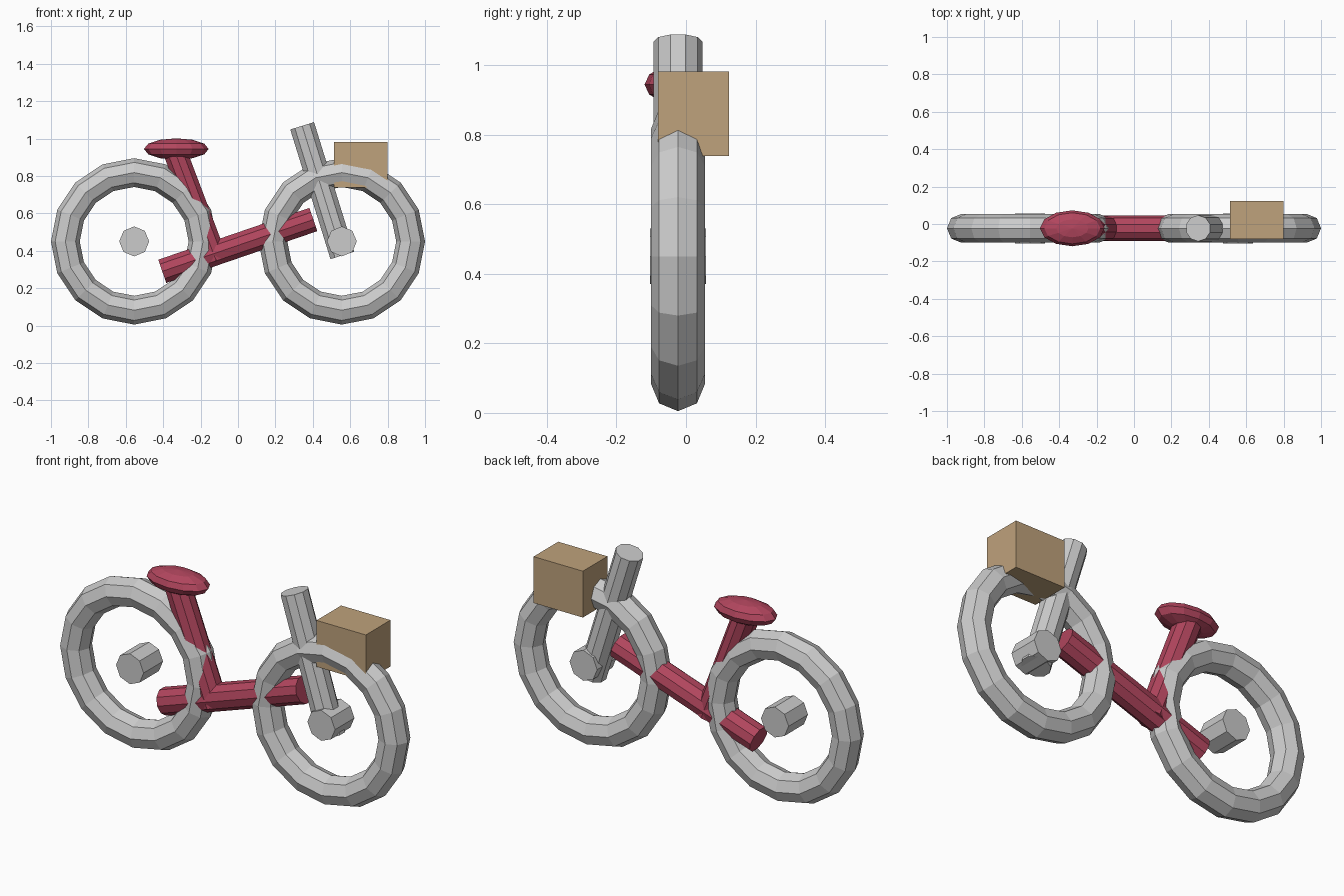
import bpy
from math import pi, atan2
from mathutils import Vector

if "Cube" in bpy.data.objects:
    bpy.data.objects.remove(bpy.data.objects["Cube"])

Y = -0.023  # centre plane of the bike


def material(name, colour):
    m = bpy.data.materials.new(name)
    m.diffuse_color = (*colour, 1)
    m.use_nodes = True
    m.node_tree.nodes["Principled BSDF"].inputs["Base Color"].default_value = m.diffuse_color
    return m


red = material("red_paint", (0.44, 0.06, 0.11))
tan = material("tan_box", (0.52, 0.36, 0.2))


def finish(name, mat=None):
    ob = bpy.context.object
    ob.name = name
    if mat:
        ob.data.materials.append(mat)
    return ob


def tube(name, start, end, radius, mat=None):
    """Ten-sided tube between two (x, z) points in the centre plane."""
    a, b = Vector((start[0], Y, start[1])), Vector((end[0], Y, end[1]))
    d = b - a
    bpy.ops.mesh.primitive_cylinder_add(vertices=10, radius=radius, depth=d.length,
                                        location=(a + b) / 2,
                                        rotation=(0, atan2(d.x, d.z), 0))
    return finish(name, mat)


# Wheels and hubs
for side, x in (("rear", -0.555), ("front", 0.555)):
    bpy.ops.mesh.primitive_torus_add(major_segments=16, minor_segments=8,
                                     major_radius=0.368, minor_radius=0.077,
                                     location=(x, Y, 0.45), rotation=(pi / 2, 0, 0))
    finish(side + "_wheel")
    bpy.ops.mesh.primitive_cylinder_add(vertices=8, radius=0.08, depth=0.16,
                                        location=(x, Y, 0.45), rotation=(pi / 2, 0, 0))
    finish(side + "_hub")

# Frame, seat post and steering column
tube("frame_tube", (-0.405, 0.29), (0.403, 0.567), 0.069, red)
tube("seat_post", (-0.117, 0.348), (-0.347, 0.955), 0.066, red)
tube("steering_column", (0.558, 0.375), (0.343, 1.068), 0.07)

# Saddle
bpy.ops.mesh.primitive_uv_sphere_add(segments=12, ring_count=6, radius=1,
                                     location=(-0.33, Y, 0.944))
seat = finish("seat", red)
seat.scale = (0.173, 0.096, 0.057)

# Carrier box over the front wheel
bpy.ops.mesh.primitive_cube_add(size=1, location=(0.655, 0.021, 0.86))
box = finish("carrier_box", tan)
box.scale = (0.286, 0.204, 0.243)
